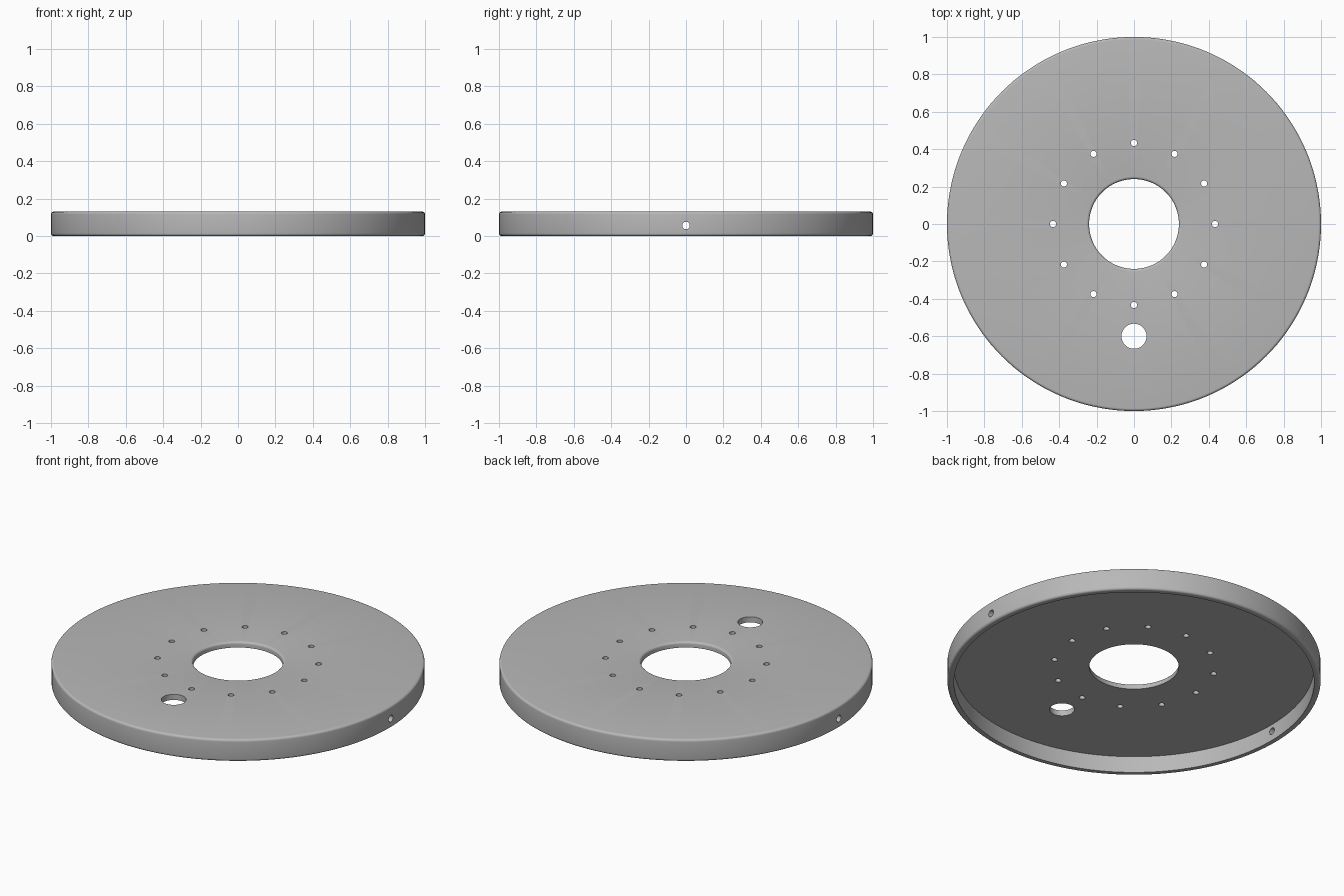
import bpy, bmesh
from math import sin, cos, pi, radians
from mathutils import Matrix, Vector

cube = bpy.data.objects.get("Cube")
if cube:
    bpy.data.objects.remove(cube, do_unlink=True)

HEIGHT, RADIUS = 0.13, 1.0
PLATE, WALL = 0.033, 0.035
BORE, FILLET = 0.24, 0.014

# Single grey metal
metal = bpy.data.materials.new("grey_metal")
metal.use_nodes = True
grey = (0.48, 0.48, 0.48, 1)
metal.diffuse_color = grey
metal.node_tree.nodes["Principled BSDF"].inputs["Base Color"].default_value = grey


def arc(cx, cz, r, start, steps=5):
    """Quarter-round corner, running clockwise from the start angle."""
    angles = [radians(start - 90 * i / steps) for i in range(steps + 1)]
    return [(cx + r * cos(a), cz + r * sin(a)) for a in angles]


def make_object(name, bm):
    mesh = bpy.data.meshes.new(name)
    bmesh.ops.recalc_face_normals(bm, faces=bm.faces)
    bm.to_mesh(mesh)
    bm.free()
    obj = bpy.data.objects.new(name, mesh)
    bpy.context.collection.objects.link(obj)
    return obj


# Dished disc: flat plate with a downturned rim and rounded edges
profile = [(BORE, HEIGHT - PLATE)]
profile += arc(BORE + FILLET, HEIGHT - FILLET, FILLET, 180)
profile += arc(RADIUS - FILLET, HEIGHT - FILLET, FILLET, 90)
profile += arc(RADIUS - FILLET, FILLET, FILLET, 0)
profile += [(RADIUS - WALL, 0), (RADIUS - WALL, HEIGHT - PLATE)]

bm = bmesh.new()
verts = [bm.verts.new((x, 0, z)) for x, z in profile]
edges = [bm.edges.new((a, b)) for a, b in zip(verts, verts[1:] + verts[:1])]
bmesh.ops.spin(bm, geom=verts + edges, cent=(0, 0, 0), axis=(0, 0, 1),
               angle=2 * pi, steps=144, use_merge=True)
bmesh.ops.remove_doubles(bm, verts=bm.verts, dist=1e-5)
disc = make_object("dished_disc", bm)
disc.data.materials.append(metal)

# Drills for every hole
bm = bmesh.new()


def drill(location, radius, depth, segments, turn=Matrix()):
    bmesh.ops.create_cone(bm, cap_ends=True, segments=segments, radius1=radius,
                          radius2=radius, depth=depth,
                          matrix=Matrix.Translation(Vector(location)) @ turn)


for i in range(12):
    a = i * pi / 6
    drill((0.433 * cos(a), 0.433 * sin(a), HEIGHT), 0.0165, 0.2, 20)
drill((0, -0.6, HEIGHT), 0.067, 0.2, 48)
for side in (-1, 1):
    drill((side, 0, 0.056), 0.02, 0.2, 24, Matrix.Rotation(pi / 2, 4, "Y"))
drills = make_object("hole_drills", bm)
drills.hide_render = True

cut = disc.modifiers.new("holes", "BOOLEAN")
cut.operation, cut.solver, cut.object = "DIFFERENCE", "EXACT", drills

# Bake the holes in, then smooth the curved faces
bpy.context.view_layer.objects.active = disc
disc.select_set(True)
bpy.ops.object.modifier_apply(modifier=cut.name)
bpy.data.objects.remove(drills, do_unlink=True)
bpy.ops.object.shade_smooth_by_angle(angle=radians(35))
